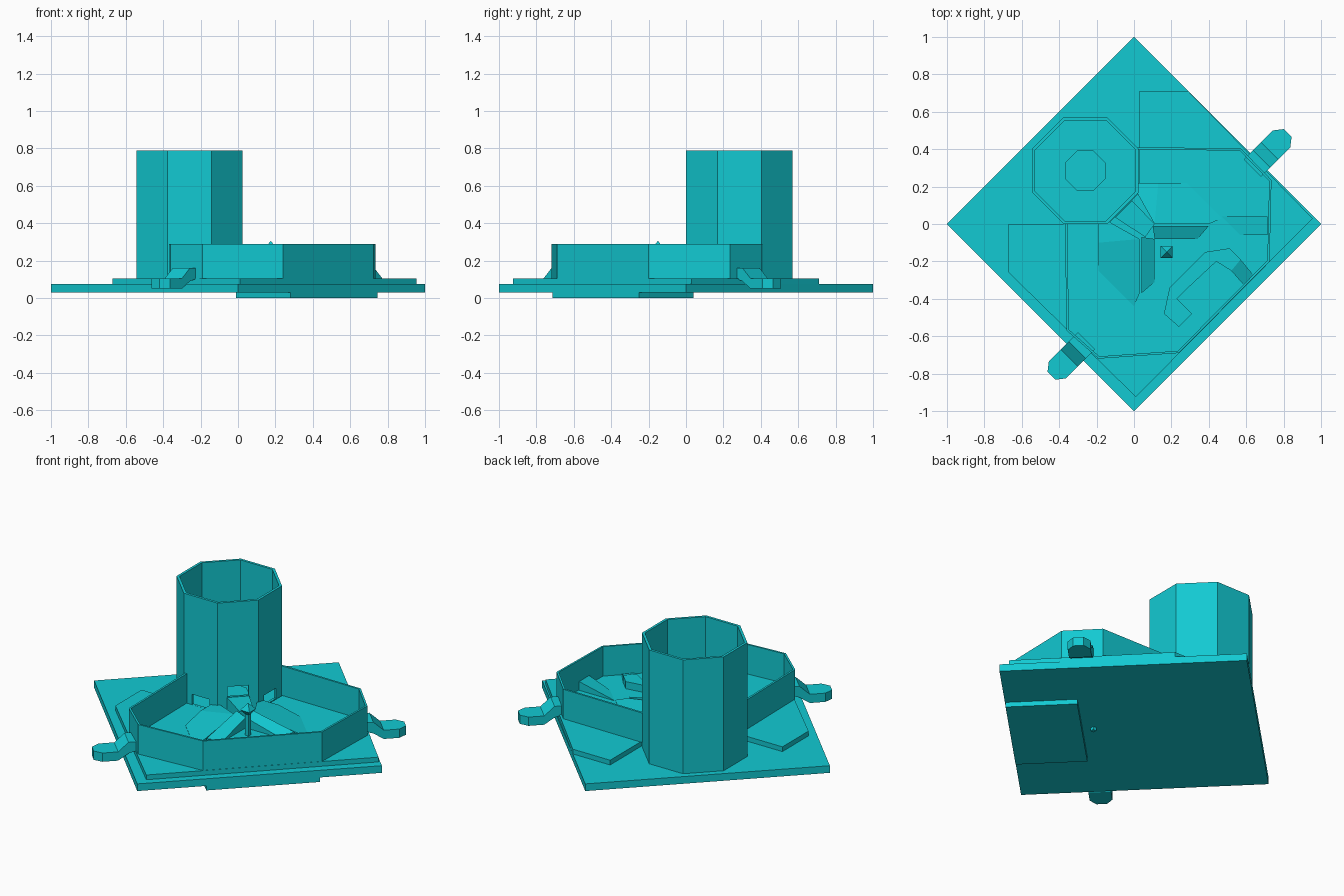
import bpy, bmesh, math
from mathutils import Vector

cube = bpy.data.objects.get("Cube")
if cube:
    bpy.data.objects.remove(cube, do_unlink=True)

teal = bpy.data.materials.new("teal")
teal.use_nodes = True
COLOUR = (0.006, 0.59, 0.65, 1)
teal.diffuse_color = COLOUR
teal.node_tree.nodes["Principled BSDF"].inputs["Base Color"].default_value = COLOUR


def finish(name, bm):
    bmesh.ops.recalc_face_normals(bm, faces=bm.faces)
    mesh = bpy.data.meshes.new(name)
    bm.to_mesh(mesh)
    bm.free()
    mesh.materials.append(teal)
    obj = bpy.data.objects.new(name, mesh)
    bpy.context.collection.objects.link(obj)
    return obj


def loft(name, low, high):
    """Closed solid between two matching rings of 3D points."""
    bm = bmesh.new()
    a = [bm.verts.new(p) for p in low]
    b = [bm.verts.new(p) for p in high]
    bm.faces.new(a)
    bm.faces.new(b)
    for i in range(len(a)):
        j = (i + 1) % len(a)
        bm.faces.new((a[i], a[j], b[j], b[i]))
    return finish(name, bm)


def prism(name, outline, z0, z1):
    return loft(name, [(x, y, z0) for x, y in outline], [(x, y, z1) for x, y in outline])


def ramp(name, top, z0):
    """Solid with a flat bottom and a shaped top."""
    return loft(name, [(x, y, z0) for x, y, z in top], top)


def octagon(centre, apothem):
    r = apothem / math.cos(math.pi / 8)
    return [(centre[0] + r * math.cos(math.pi / 8 + i * math.pi / 4),
             centre[1] + r * math.sin(math.pi / 8 + i * math.pi / 4)) for i in range(8)]


def mirror(points):
    """Reflect across the diagonal axis of the tray."""
    return [(-p[1] + 0.03, -p[0] + 0.03, *p[2:]) for p in points]


FLOOR = 0.105

# Stacked plates
prism("base_plate", [(-1, 0), (0, -1), (1, 0), (0, 1)], 0.03, 0.075)
prism("lower_plate", [(0.28, -0.715), (0.745, -0.25), (0.455, 0.04), (-0.01, -0.425)], 0, 0.03)
prism("raised_floor", [(-0.67, 0), (-0.67, -0.26), (0.01, -0.925), (0.955, 0.03),
                       (0.29, 0.71), (0.03, 0.71), (0.03, 0.17), (-0.14, 0)], 0.075, FLOOR)

# Hollow octagonal tower
C = Vector((-0.26, 0.285))
outer, inner = octagon(C, 0.284), octagon(C, 0.268)
bm = bmesh.new()
rings = [[bm.verts.new((x, y, z)) for x, y in ring]
         for ring, z in ((outer, 0.075), (outer, 0.79), (inner, 0.79), (inner, 0.075))]
for k in range(4):
    for i in range(8):
        j = (i + 1) % 8
        bm.faces.new((rings[k][i], rings[k][j], rings[k - 3][j], rings[k - 3][i]))
tower = finish("tower", bm)
prism("tower_floor_boss", octagon(C, 0.107), 0.075, 0.09)

# Doorways on the three faces towards the tray
for angle, z0, z1 in ((-90, FLOOR, 0.17), (-45, 0.195, 0.26), (0, FLOOR, 0.17)):
    d = Vector((math.cos(math.radians(angle)), math.sin(math.radians(angle))))
    s = Vector((-d.y, d.x)) * 0.06
    cutter = prism("door_cutter", [C + d * 0.2 - s, C + d * 0.35 - s,
                                   C + d * 0.35 + s, C + d * 0.2 + s], z0, z1)
    cutter.hide_render = True
    mod = tower.modifiers.new("door", 'BOOLEAN')
    mod.operation, mod.solver, mod.object = 'DIFFERENCE', 'EXACT', cutter
    bpy.context.view_layer.objects.active = tower
    bpy.ops.object.modifier_apply(modifier=mod.name)
    bpy.data.objects.remove(cutter, do_unlink=True)

# Tray wall, open towards the tower
path = [Vector(p) for p in ((-0.37, 0.01), (-0.36, -0.57), (-0.19, -0.72), (0.24, -0.69),
                            (0.725, -0.2), (0.735, 0.235), (0.57, 0.405), (0.01, 0.41))]
inside = []
for i, p in enumerate(path):
    t1 = (p - path[max(i - 1, 0)]).normalized()
    t2 = (path[min(i + 1, len(path) - 1)] - p).normalized()
    n = Vector((-(t1 + t2).y, (t1 + t2).x)).normalized()
    inside.append(p + n * 0.013)
bm = bmesh.new()
rows = [[bm.verts.new((p.x, p.y, z)) for p in line]
        for line, z in ((path, FLOOR), (path, 0.29), (inside, 0.29), (inside, FLOOR))]
for k in range(4):
    for i in range(len(path) - 1):
        bm.faces.new((rows[k][i], rows[k][i + 1], rows[k - 3][i + 1], rows[k - 3][i]))
for e in (0, -1):
    bm.faces.new([r[e] for r in rows])
finish("tray_wall", bm)

# Cranked handles with clipped ends on both sides
STATIONS = [(-0.03, 0.065, 0.11, 0.16), (0.04, 0.065, 0.09, 0.16), (0.10, 0.065, 0.05, 0.105),
            (0.19, 0.065, 0.05, 0.105), (0.235, 0.03, 0.05, 0.105)]
for name, origin, sign in (("right_handle", (-0.275, -0.645), -1), ("left_handle", (0.655, 0.32), 1)):
    d = Vector((sign, sign)).normalized()
    s = Vector((-d.y, d.x))
    bm = bmesh.new()
    last = None
    for t, w, z0, z1 in STATIONS:
        m = Vector(origin) + d * t
        ring = [bm.verts.new((*(m + s * a), z)) for a, z in ((-w, z0), (w, z0), (w, z1), (-w, z1))]
        if last:
            for i in range(4):
                bm.faces.new((last[i], last[i - 1], ring[i - 1], ring[i]))
        else:
            bm.faces.new(ring)
        last = ring
    bm.faces.new(last)
    finish(name, bm)

# Bridge from the middle door to the fork
ramp("bridge", [(-0.10, 0.035, 0.195), (0.06, -0.07, 0.19), (0.11, 0.0, 0.19), (-0.01, 0.125, 0.195)], FLOOR)

# Forked arms and the side slopes, mirrored across the diagonal
ARM = [(0.04, -0.07, 0.19), (0.11, -0.08, 0.17), (0.11, -0.31, 0.11), (0.04, -0.37, 0.13)]
SLOPE = [(0.11, 0.0, 0.17), (0.40, 0.0, 0.125), (0.47, 0.03, 0.107), (0.28, 0.22, 0.107), (0.13, 0.22, 0.14)]
SHELF = [(0.02, 0.16, 0.15), (0.11, 0.0, 0.17), (0.13, 0.22, 0.14), (0.02, 0.22, 0.14)]
ramp("right_arm", ARM, FLOOR - 0.01)
ramp("left_arm", mirror(ARM), FLOOR - 0.01)
for name, shape in (("slope", SLOPE), ("shelf", SHELF)):
    ramp("left_" + name, shape, FLOOR - 0.01)
    ramp("right_" + name, mirror(shape), FLOOR - 0.01)
ramp("wall_wedge", [(0.47, 0.04, 0.107), (0.57, -0.06, 0.107), (0.715, -0.06, 0.16), (0.715, 0.04, 0.16)], FLOOR - 0.01)

# Bent bumper in the front of the tray
prism("bumper", [(0.16, -0.48), (0.24, -0.55), (0.31, -0.48), (0.23, -0.40), (0.29, -0.34),
                 (0.44, -0.20), (0.52, -0.25), (0.57, -0.19), (0.51, -0.13), (0.38, -0.15),
                 (0.19, -0.34)], FLOOR, 0.15)
ramp("bumper_foot", [(0.52, -0.25, 0.15), (0.59, -0.33, 0.107), (0.64, -0.275, 0.107), (0.57, -0.19, 0.15)], FLOOR - 0.01)

# Central pin with a pointed square head
PIN = Vector((0.175, -0.15))


def square(r):
    return [(PIN.x + a * r, PIN.y + b * r) for a, b in ((-1, -1), (1, -1), (1, 1), (-1, 1))]


prism("pin_stem", square(0.012), 0.01, 0.25)
for name, z0, r0, z1, r1 in (("pin_head_lower", 0.235, 0.01, 0.265, 0.032),
                             ("pin_head_upper", 0.265, 0.032, 0.305, 0.001)):
    loft(name, [(x, y, z0) for x, y in square(r0)], [(x, y, z1) for x, y in square(r1)])
